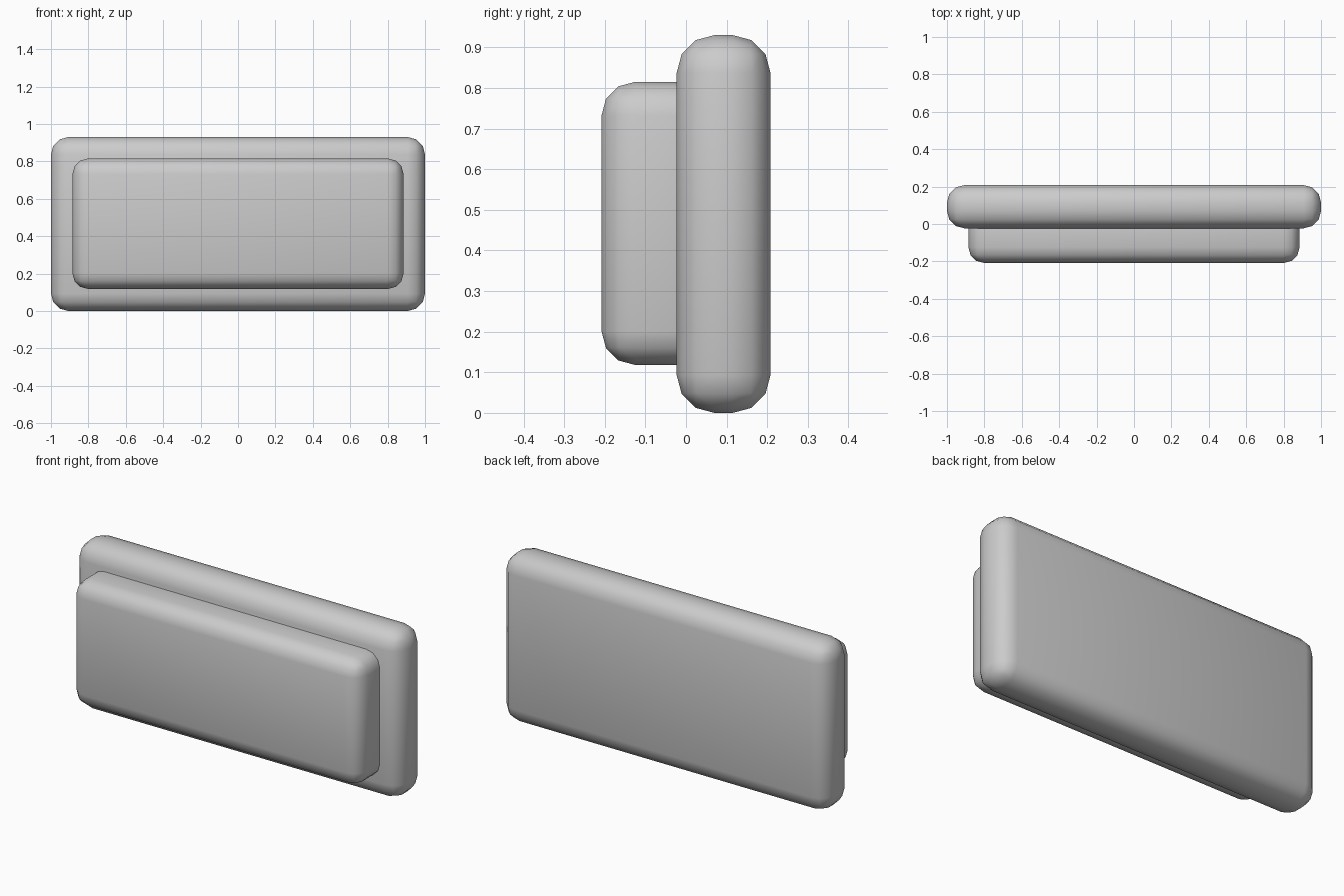
import bpy

if "Cube" in bpy.data.objects:
    bpy.data.objects.remove(bpy.data.objects["Cube"])

grey = bpy.data.materials.new("plain grey")
grey.diffuse_color = (0.6, 0.6, 0.6, 1)
grey.use_nodes = True
grey.node_tree.nodes["Principled BSDF"].inputs["Base Color"].default_value = grey.diffuse_color


def rounded_box(name, x, y, z, radius):
    """Box spanning the (min, max) ranges, with all edges rounded."""
    ranges = (x, y, z)
    bpy.ops.mesh.primitive_cube_add(size=1, location=[(a + b) / 2 for a, b in ranges])
    obj = bpy.context.object
    obj.name = name
    obj.scale = [b - a for a, b in ranges]
    bpy.ops.object.transform_apply(location=False, rotation=False, scale=True)
    obj.data.materials.append(grey)
    bevel = obj.modifiers.new("rounding", "BEVEL")
    bevel.width = radius
    bevel.segments = 3
    bevel.limit_method = "ANGLE"
    bpy.ops.object.modifier_apply(modifier=bevel.name)
    bpy.ops.object.shade_smooth_by_angle()
    return obj


# Large slab at the back
rounded_box("back_panel", (-1, 1), (-0.023, 0.208), (0, 0.93), 0.093)

# Smaller slab in front, with its rear sunk into the back panel
rounded_box("front_panel", (-0.885, 0.885), (-0.208, 0.1), (0.118, 0.815), 0.083)
